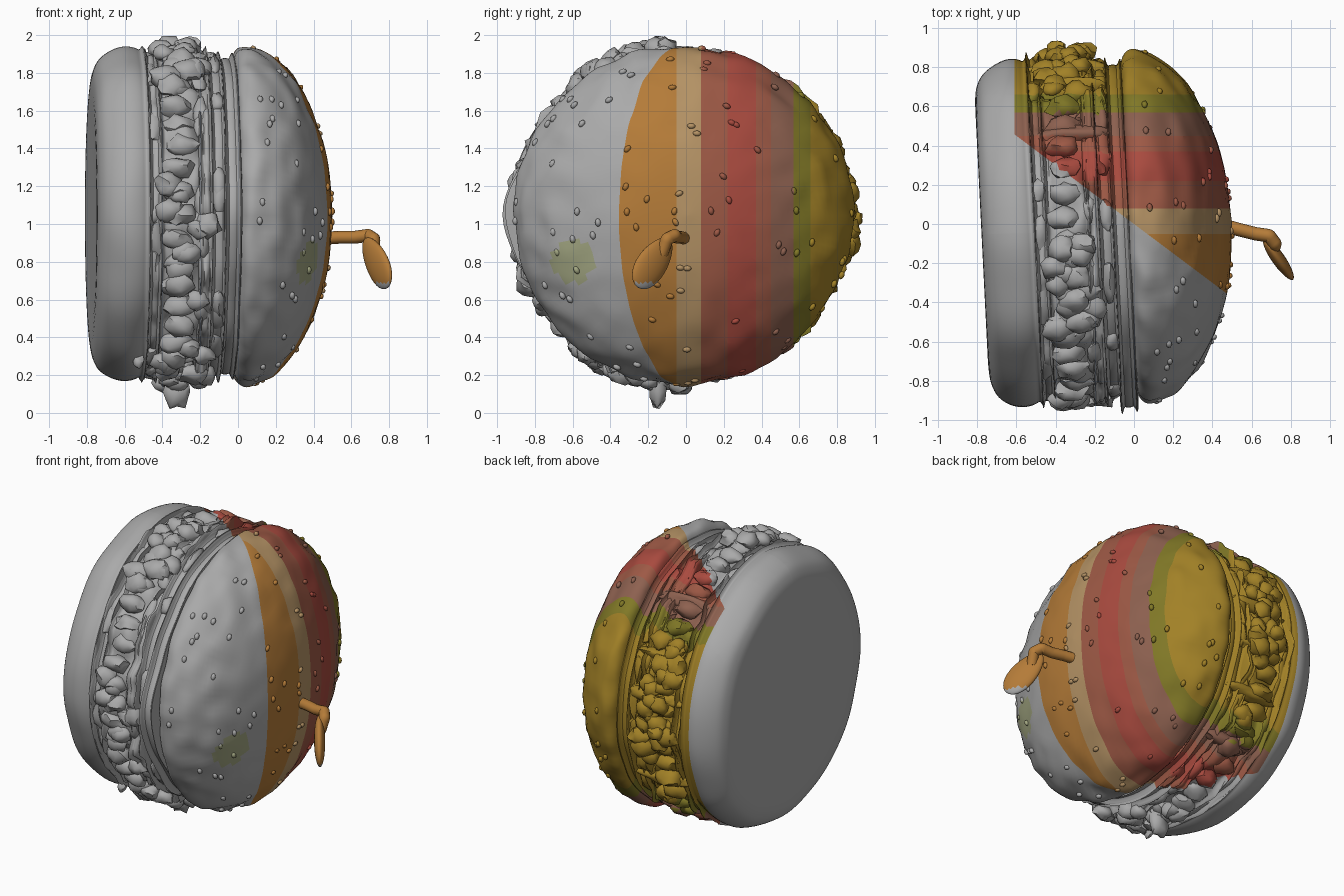
import bpy, bmesh, math, random
from mathutils import Vector, Matrix, noise

if "Cube" in bpy.data.objects:
    bpy.data.objects.remove(bpy.data.objects["Cube"])

random.seed(4)
TILT = Matrix.Translation((0, -0.015, 1.045)) @ Matrix.Rotation(0.05, 4, 'Z')

# painted bands running across the model
COLORS = {
    'grey': (0.40, 0.40, 0.40), 'orange': (0.46, 0.20, 0.04), 'tan': (0.46, 0.29, 0.13),
    'red': (0.40, 0.07, 0.05), 'brown': (0.27, 0.12, 0.08), 'olive': (0.22, 0.19, 0.02),
    'yellow': (0.36, 0.22, 0.02), 'pale_green': (0.36, 0.38, 0.22), 'rust': (0.34, 0.10, 0.06)}
NAMES = list(COLORS)
MATS = []
for n, c in COLORS.items():
    m = bpy.data.materials.new(n)
    m.diffuse_color = (*c, 1)
    m.use_nodes = True
    m.node_tree.nodes["Principled BSDF"].inputs["Base Color"].default_value = m.diffuse_color
    MATS.append(m)
CUTS = ((-0.05, 'orange'), (0.08, 'tan'), (0.22, 'rust'), (0.37, 'red'), (0.45, 'rust'),
        (0.57, 'brown'), (0.66, 'olive'))


def band(p):
    x, y, z = p
    if x > 0.2 and (y + 0.6) ** 2 + (z - 0.8) ** 2 < 0.012:
        return 'pale_green'
    if y < -0.75 * x or x < -0.61:
        return 'grey'
    return next((name for limit, name in CUTS if y < limit), 'yellow')


def finish(bm, name, slice_bands=False, angle=50):
    if slice_bands:
        planes = [((0, y, 0), (0, 1, 0)) for y, _ in CUTS]
        planes += [((0, 0, 0), (0.75, 1, 0)), ((-0.61, 0, 0), (1, 0, 0))]
        for co, no in planes:
            bmesh.ops.bisect_plane(bm, geom=bm.verts[:] + bm.edges[:] + bm.faces[:],
                                   plane_co=co, plane_no=Vector(no).normalized())
    bmesh.ops.recalc_face_normals(bm, faces=bm.faces[:])
    for f in bm.faces:
        f.material_index = NAMES.index(band(f.calc_center_median()))
        f.smooth = True
    for e in bm.edges:
        if len(e.link_faces) == 2 and e.calc_face_angle(0) > math.radians(angle):
            e.smooth = False
    me = bpy.data.meshes.new(name)
    bm.to_mesh(me)
    bm.free()
    for m in MATS:
        me.materials.append(m)
    ob = bpy.data.objects.new(name, me)
    bpy.context.collection.objects.link(ob)
    return ob


def smooth_profile(pts, n=6):
    # Catmull-Rom through the profile points
    P = [Vector(p) for p in pts]
    out = []
    for i in range(len(P) - 1):
        a, b, c, d = P[max(i - 1, 0)], P[i], P[i + 1], P[min(i + 2, len(P) - 1)]
        for k in range(n):
            t = k / n
            out.append(0.5 * (2 * b + (c - a) * t + (2 * a - 5 * b + 4 * c - d) * t * t
                              + (3 * b - a - 3 * c + d) * t ** 3))
    return out + [P[-1]]


def lathe(name, pts, rough=0.01, freq=6, wave=None, segs=120):
    # round layer about the x axis, with a slightly lumpy skin
    bm = bmesh.new()
    rings = []
    for u, r in smooth_profile(pts):
        ring = []
        for i in range(segs):
            a = 2 * math.pi * i / segs
            rr = max(r, 0.002)
            d = Vector((0, math.cos(a), math.sin(a)))
            if r > 0.3:
                rr += rough * noise.noise((Vector((u, 0, 0)) + d * rr) * freq)
                rr += wave(a) if wave else 0
            ring.append(bm.verts.new(TILT @ (Vector((u, 0, 0)) + d * rr)))
        rings.append(ring)
    for A, B in zip(rings, rings[1:]):
        for i in range(segs):
            j = (i + 1) % segs
            bm.faces.new((A[i], A[j], B[j], B[i]))
    bm.faces.new(rings[0])
    bm.faces.new(rings[-1])
    return finish(bm, name, True)


def lump(bm, u, a, R, size, sub=2, rough=0.4):
    # irregular blob at angle a around the axis; size = (axial, around, radial)
    M = TILT @ Matrix.Rotation(a - math.pi / 2, 4, 'X') @ Matrix.Translation((u, 0, R))
    M = M @ Matrix.Diagonal((*size, 1))
    vs = bmesh.ops.create_icosphere(bm, subdivisions=sub, radius=1)['verts']
    off = Vector((random.random() * 50, a, u))
    for v in vs:
        v.co = M @ (v.co * (1 + rough * noise.noise(v.co * 1.5 + off)))


# buns
DOME = [(-0.02, 0), (-0.03, 0.7), (-0.025, 0.84), (0.02, 0.895), (0.1, 0.885), (0.2, 0.83),
        (0.31, 0.71), (0.41, 0.51), (0.475, 0.28), (0.5, 0)]
lathe('bottom_bun', [(-0.775, 0), (-0.775, 0.4), (-0.778, 0.68), (-0.755, 0.79), (-0.7, 0.85),
                     (-0.61, 0.885), (-0.53, 0.87), (-0.5, 0.81), (-0.5, 0)], 0.02, 3)
lathe('top_bun', DOME, 0.022, 8)

# filling layers
lathe('sauce_layer', [(-0.52, 0), (-0.515, 0.81), (-0.49, 0.845), (-0.46, 0.845), (-0.44, 0.8), (-0.44, 0)],
      0.05, 7)
lathe('lower_patty', [(-0.46, 0), (-0.45, 0.8), (-0.42, 0.84), (-0.3, 0.855), (-0.24, 0.83), (-0.22, 0.78),
                      (-0.22, 0)], 0.06, 8)
lathe('lettuce_frill', [(-0.25, 0), (-0.25, 0.79), (-0.22, 0.86), (-0.19, 0.86), (-0.17, 0.8), (-0.17, 0)],
      0.08, 6, lambda a: 0.012 * math.sin(31 * a))
lathe('tomato_layer', [(-0.19, 0), (-0.185, 0.8), (-0.16, 0.835), (-0.12, 0.835), (-0.1, 0.8), (-0.1, 0)],
      0.03, 4)
# cheese sags out at the front
lathe('cheese_layer', [(-0.12, 0), (-0.115, 0.8), (-0.09, 0.83), (-0.05, 0.83), (-0.02, 0.79), (-0.02, 0)],
      0.02, 4, lambda a: 0.09 * math.exp(-((a - math.pi) / 0.3) ** 2))

# knobbly ring of lumps between the buns
bm = bmesh.new()
for i in range(42):
    a = 2 * math.pi * i / 42
    lump(bm, -0.35 + random.uniform(-0.02, 0.02), a, 0.85, (0.085, 0.058, random.uniform(0.045, 0.07)))
for i in range(60):
    lump(bm, random.choice((-0.48, -0.23, -0.14)), random.uniform(0, 6.28), 0.83,
         (0.04, random.uniform(0.05, 0.12), 0.04))
finish(bm, 'filling_lumps')

# larger clumps that stick out past the buns
bm = bmesh.new()
for lo, hi, n, R in ((94, 128, 18, 0.895), (165, 212, 10, 0.875), (232, 272, 16, 0.89),
                     (-14, 16, 12, 0.9), (16, 38, 8, 0.88), (305, 325, 5, 0.87)):
    for i in range(n):
        a = math.radians(lo + (hi - lo) * (i + random.random()) / n)
        s = random.uniform(0.04, 0.06)
        lump(bm, -0.31 + random.uniform(-0.11, 0.11), a, R + random.uniform(-0.02, 0.01), (s * 1.3, s * 1.2, s))
lump(bm, -0.33, math.radians(263), 0.94, (0.07, 0.045, 0.085))
lump(bm, -0.35, math.radians(-1), 0.925, (0.05, 0.05, 0.05))
lump(bm, -0.55, math.radians(240), 0.89, (0.03, 0.03, 0.04))
finish(bm, 'leafy_clumps')

# drips running across the layers at the back
bm = bmesh.new()
for deg in (-50, -28, -8, 12, 30, 55):
    lump(bm, -0.3, math.radians(deg), 0.83, (0.2, 0.05, 0.06), 3, 0.25)
finish(bm, 'sauce_drips')

# seeds scattered over the dome
bm = bmesh.new()
prof = [p for p in smooth_profile(DOME) if p.x > 0.06]
for i in range(85):
    u, r = prof[int(len(prof) * 0.93 * random.random() ** 1.2)]
    lump(bm, u, random.uniform(0, 6.28), r, (0.015, 0.022, 0.015), 2, 0.1)
finish(bm, 'bun_seeds')

# stalk: tube along a bent path
cu = bpy.data.curves.new('stalk', 'CURVE')
cu.dimensions = '3D'
cu.bevel_depth = 0.034
cu.bevel_resolution = 4
cu.use_fill_caps = True
sp = cu.splines.new('NURBS')
sp.use_endpoint_u = True
path = [(0.47, -0.01, 0.925), (0.54, -0.03, 0.93), (0.62, -0.05, 0.93), (0.69, -0.06, 0.94), (0.72, -0.1, 0.92),
        (0.71, -0.13, 0.84)]
sp.points.add(len(path) - 1)
for p, co in zip(sp.points, path):
    p.co = (*co, 1)
cu.materials.append(MATS[1])
bpy.context.collection.objects.link(bpy.data.objects.new('stalk', cu))

# flat drooping leaf at the end of the stalk
bm = bmesh.new()
bmesh.ops.create_uvsphere(bm, u_segments=24, v_segments=16, radius=1)
along = Vector((0.13, -0.18, -0.25)).normalized()
flat = Vector((0.84, 0.54, 0)).normalized()
flat = (flat - along * flat.dot(along)).normalized()
side = along.cross(flat)
for v in bm.verts:
    t = v.co.z
    w = 0.09 * (1 + 0.15 * t)
    v.co = Vector((0.735, -0.175, 0.795)) + along * t * 0.165 + side * v.co.x * w + flat * v.co.y * 0.034
leaf = finish(bm, 'leaf')
for f in leaf.data.polygons:
    f.material_index = 0 if f.center.z < 0.69 else 1
